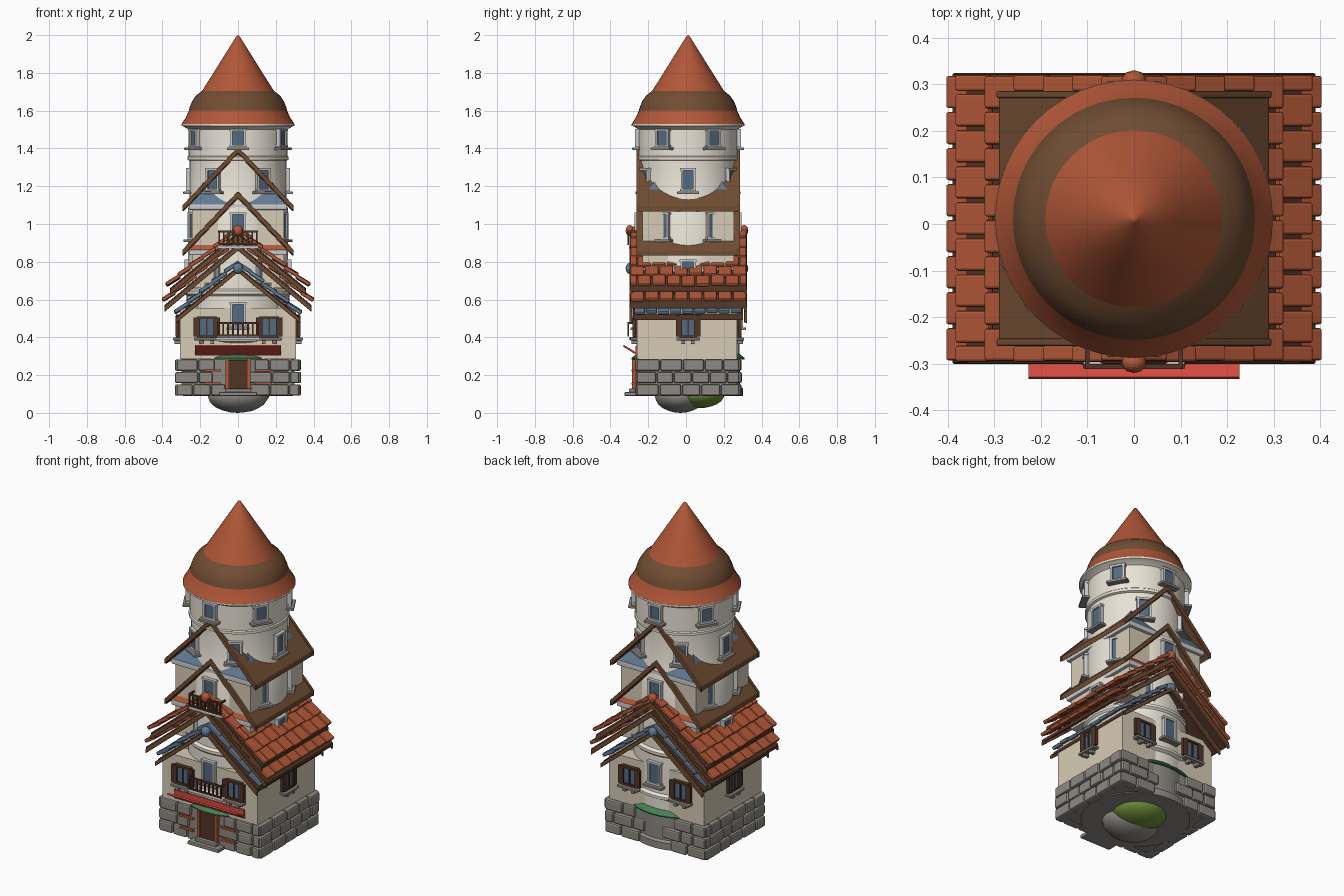
import bpy, bmesh, math, random
from mathutils import Matrix, Vector

if "Cube" in bpy.data.objects:
    bpy.data.objects.remove(bpy.data.objects["Cube"])

random.seed(4)
CY = 0.011  # tower axis in y


def mat(name, *rgb):
    m = bpy.data.materials.new(name)
    m.diffuse_color = [(c / 255) ** 2.2 for c in rgb] + [1]
    m.use_nodes = True
    m.node_tree.nodes["Principled BSDF"].inputs["Base Color"].default_value = m.diffuse_color
    return m


ORANGE = mat("terracotta", 176, 88, 58)
BROWN = mat("brown_shingle", 112, 78, 54)
DARK = mat("dark_wood", 82, 56, 42)
CREAM = mat("plaster", 232, 226, 212)
BEIGE = mat("wall", 214, 202, 180)
BLUE = mat("blue_tile", 98, 122, 146)
GLASS = mat("glass", 84, 106, 128)
STONE = mat("stone", 140, 136, 130)
TRIM = mat("trim", 196, 196, 194)
RED = mat("red_cloth", 205, 75, 65)
GREEN = mat("green", 70, 125, 85)
GRASS = mat("grass", 110, 140, 60)


def finish(name, bm, m, bevel=0, smooth=False):
    bmesh.ops.recalc_face_normals(bm, faces=bm.faces)
    me = bpy.data.meshes.new(name)
    bm.to_mesh(me)
    bm.free()
    me.materials.append(m)
    ob = bpy.data.objects.new(name, me)
    bpy.context.collection.objects.link(ob)
    if bevel:
        b = ob.modifiers.new("bevel", "BEVEL")
        b.width, b.segments = bevel, 2
    if smooth:
        bpy.context.view_layer.objects.active = ob
        bpy.ops.object.select_all(action='DESELECT')
        ob.select_set(True)
        bpy.ops.object.shade_smooth_by_angle(angle=math.radians(35))
    return ob


def at(x, y, z, rot=0, axis='Z'):
    return Matrix.Translation((x, y, z)) @ Matrix.Rotation(rot, 4, axis)


def boxes(name, items, m, bevel=0):
    """items: (matrix or centre, size)"""
    bm = bmesh.new()
    for c, s in items:
        M = c if isinstance(c, Matrix) else Matrix.Translation(c)
        bmesh.ops.create_cube(bm, size=1, matrix=M @ Matrix.Diagonal((*s, 1)))
    return finish(name, bm, m, bevel)


def lathe(name, pts, m, seg=48):
    bm = bmesh.new()
    vs = [bm.verts.new((r, 0, z)) for r, z in pts]
    es = [bm.edges.new(p) for p in zip(vs, vs[1:])]
    bmesh.ops.spin(bm, geom=vs + es, cent=(0, 0, 0), axis=(0, 0, 1), angle=math.tau,
                   steps=seg, use_duplicate=False)
    bmesh.ops.remove_doubles(bm, verts=bm.verts, dist=1e-4)
    bmesh.ops.translate(bm, verts=bm.verts, vec=(0, CY, 0))
    return finish(name, bm, m, smooth=True)


def gable(name, peak, w, eave, y0, y1, t, m, bevel=0.004):
    bm = bmesh.new()
    prof = [(0, peak), (w, eave), (w, eave - t), (0, peak - t), (-w, eave - t), (-w, eave)]
    f = bm.faces.new([bm.verts.new((x, y0, z)) for x, z in prof])
    ext = bmesh.ops.extrude_face_region(bm, geom=[f])
    bmesh.ops.translate(bm, vec=(0, y1 - y0, 0),
                        verts=[v for v in ext["geom"] if isinstance(v, bmesh.types.BMVert)])
    return finish(name, bm, m, bevel)


def roof_tiles(name, peak, w, eave, y0, y1, rows, n, m, t=0.02):
    a = math.atan2(peak - eave, w)
    step = math.hypot(w, peak - eave) / rows
    pitch = (y1 - y0) / n
    items = []
    for s in (-1, 1):
        for i in range(rows):
            d = (i + 0.5) * step
            for j in range(n + i % 2):
                lo = max(y0, y0 + (j - 0.5 * (i % 2)) * pitch)
                hi = min(y1, y0 + (j + 1 - 0.5 * (i % 2)) * pitch)
                x, z = s * d * math.cos(a), peak - d * math.sin(a) + random.uniform(0, .008)
                items.append((at(x, (lo + hi) / 2, z, s * (a - 0.12), 'Y'),
                              (step * 1.08, (hi - lo) * 0.9, t)))
    return boxes(name, items, m, 0.006)


def skirt(name, z0, z1, a, b, m):
    bm = bmesh.new()
    bmesh.ops.create_cone(bm, cap_ends=True, segments=4, radius1=a * math.sqrt(2), radius2=b * math.sqrt(2),
                          depth=z1 - z0, matrix=at(0, CY, (z0 + z1) / 2, math.pi / 4))
    return finish(name, bm, m)


def ball(name, c, s, m, sub=3):
    bm = bmesh.new()
    bmesh.ops.create_icosphere(bm, subdivisions=sub, radius=1,
                               matrix=Matrix.Translation(c) @ Matrix.Diagonal((*s, 1)))
    return finish(name, bm, m, smooth=True)


# rock, grass and stone plinth
ball("rock_underside", (0, -.03, .09), (.16, .135, .09), STONE)
ball("grass_underside", (.02, .07, .1), (.15, .135, .075), GRASS)
boxes("plinth_core", [((0, CY, .19), (.60, .52, .19))], STONE)
lathe("round_plinth", [(0, .09), (.29, .09), (.29, .13), (.275, .14), (.275, .29), (0, .29)], STONE)
blocks = []
for row in range(3):
    z, h = .121 + .066 * row, .06
    for side in range(4):
        along_x = side % 2 == 0
        s = -1 if side < 2 else 1
        p, end = (-.325, .325) if along_x else (-.262, .284)
        while p < end - .01:
            q = min(end, p + random.uniform(.075, .125))
            q = end if end - q < .04 else q
            c, L, d = (p + q) / 2, q - p - .006, .045 + random.uniform(0, .014)
            if not along_x:
                blocks.append(((s * .305, c, z), (d, L, h)))
            elif abs(c) > .1:
                blocks.append(((c, CY + s * .255, z), (L, d, h)))
            p = q
boxes("stone_blocks", blocks, STONE, .009)
boxes("front_steps", [((0, -.285, .1), (.2, .08, .02)), ((0, -.272, .118), (.14, .06, .02))], STONE, .004)

# door and ground floor trim
boxes("door", [((0, -.27, .2), (.1, .02, .16))], DARK)
boxes("door_frame", [((s * .058, -.275, .2), (.014, .02, .17)) for s in (-1, 1)]
      + [((s * .135, -.282, z), (.09, .014, .012)) for s in (-1, 1) for z in (.155, .225)], ORANGE)
lathe("green_canopy", [(.265, .318), (.3, .29), (.298, .283), (.26, .29)], GREEN)
boxes("red_awning", [(at(0, -.293, .332, -.55, 'X'), (.454, .09, .01))], RED, .002)
boxes("awning_board", [((0, -.262, .33), (.454, .01, .05))], RED)

# main house walls and tower shaft
boxes("house_walls", [((0, CY - .005, .42), (.615, .53, .27))], BEIGE)
boxes("middle_walls", [((0, CY, z), (.485, .485, .2)) for z in (.76, .99)], BEIGE)
lathe("tower_shaft", [(.272, .29), (.272, .37), (.29, .38), (.29, .395), (.272, .405), (.272, .62), (.282, .63),
                      (.282, .645), (.265, .655), (.265, 1.08), (.256, 1.1), (.256, 1.335), (.268, 1.34),
                      (.268, 1.355), (.262, 1.36), (.262, 1.5), (.285, 1.515), (.299, 1.52), (.299, 1.53), (0, 1.53)],
      CREAM)
boxes("cornices", [((0, CY, z), (.52, .52, .03)) for z in (.85, 1.09)], TRIM, .006)
skirt("blue_skirt_roof", 1.1, 1.25, .258, .165, BLUE)
skirt("tile_skirt_roof", .86, .97, .258, .19, ORANGE)

# conical spire with brown band
lathe("spire_lower", [(.285, 1.515), (.298, 1.53), (.276, 1.565), (.26, 1.6)], ORANGE)
lathe("spire_band", [(.262, 1.59), (.257, 1.615), (.243, 1.65), (.222, 1.68), (.19, 1.705)], BROWN)
lathe("spire_cone", [(.196, 1.695), (.1, 1.848), (.008, 1.995), (0, 2.0)], ORANGE)

# shingle gables, each with barge boards
for n, pk in (("middle", 1.165), ("upper", 1.4)):
    gable(n + "_gable_roof", pk, .29, pk - .305, -.255, .278, .03, BROWN)
    for e, y in (("front", -.262), ("back", .27)):
        gable(f"{n}_{e}_barge_board", pk + .008, .295, pk - .302, y, y + .016, .032, BROWN)

# tiled gables of the main house
gable("upper_tile_deck", .955, .36, .66, -.295, .322, .02, DARK)
roof_tiles("upper_roof_tiles", .972, .375, .672, -.298, .322, 6, 8, ORANGE)
gable("lower_tile_deck", .895, .39, .57, -.298, .322, .02, DARK)
roof_tiles("lower_roof_tiles", .915, .395, .59, -.297, .322, 7, 8, ORANGE)
gable("blue_roof_deck", .775, .325, .51, -.28, .3, .02, DARK)
roof_tiles("blue_roof_tiles", .795, .33, .525, -.278, .298, 5, 9, BLUE)
for i, (pk, w, ev) in enumerate(((.945, .36, .65), (.885, .39, .56), (.77, .33, .5))):
    for e, y in (("front", -.3), ("back", .308)):
        gable(f"house_barge_{i}_{e}", pk, w, ev, y, y + .016, .026, BROWN)
for n, z, m in (("orange", .965, ORANGE), ("blue", .765, BLUE)):
    boxes(n + "_ridge_cap", [(at(0, CY, z, math.pi / 4, 'Y'), (.035, .63, .035))], m, .008)
    for e, y in (("front", -.298), ("back", .308)):
        ball(f"{n}_finial_{e}", (0, y, z), (.027, .022, .03), m, 2)

# windows: local x points outward
glass, frames, wood, sills = [], [], [], []


def window(M, w, h, frame, shutters=False):
    glass.append((M, (.02, w, h)))
    for s in (-1, 1):
        frame.append((M @ at(.006, s * w / 2, 0), (.026, .012, h + .012)))
        frame.append((M @ at(.006, 0, s * h / 2), (.026, w + .02, .012)))
    sills.append((M @ at(.014, 0, -h / 2 - .014), (.04, w + .05, .014)))
    if shutters:
        frame.append((M @ at(.008, 0, 0), (.016, .008, h)))
        for s in (-1, 1):
            frame.append((M @ at(.012, s * (w / 2 + .016), 0), (.016, .022, h)))
            sills.append((M @ at(.012, s * w / 3, -h / 2 - .03), (.03, .02, .02)))


for z, r, h, w, off in ((1.455, .262, .085, .068, .5), (1.235, .256, .11, .065, 0), (.99, .265, .13, .07, .5),
                        (.75, .265, .11, .07, 0), (.52, .272, .12, .07, .5)):
    for k in range(6):
        a = (k + off) * math.pi / 3
        window(at(r * math.cos(a), CY + r * math.sin(a), z, a), w, h, frames)
for s in (-1, 1):
    for x in (-.165, .165):
        window(at(x, .006 + s * .268, .455, s * math.pi / 2), .085, .1, wood, True)
    window(at(s * .31, CY, .46, 0 if s > 0 else math.pi), .075, .11, wood, True)
boxes("window_glass", glass, GLASS)
boxes("tower_window_frames", frames, TRIM)
boxes("house_window_frames", wood, DARK)
boxes("window_sills", sills, STONE, .003)

# front balconies
for n, z, w in (("lower", .405, .105), ("upper", .89, .1)):
    boxes(n + "_balcony_floor", [((0, -.278, z - .012), (2 * w + .02, .05, .016))], TRIM, .004)
    rail = [((0, -.306, z + h), (2 * w, .01, .01)) for h in (.005, .07)]
    rail += [((-w + i * w / 4, -.306, z + .037), (.009, .008, .07)) for i in range(9)]
    rail += [((s * w, -.285, z + .07), (.01, .045, .01)) for s in (-1, 1)]
    boxes(n + "_balcony_rail", rail, DARK)
